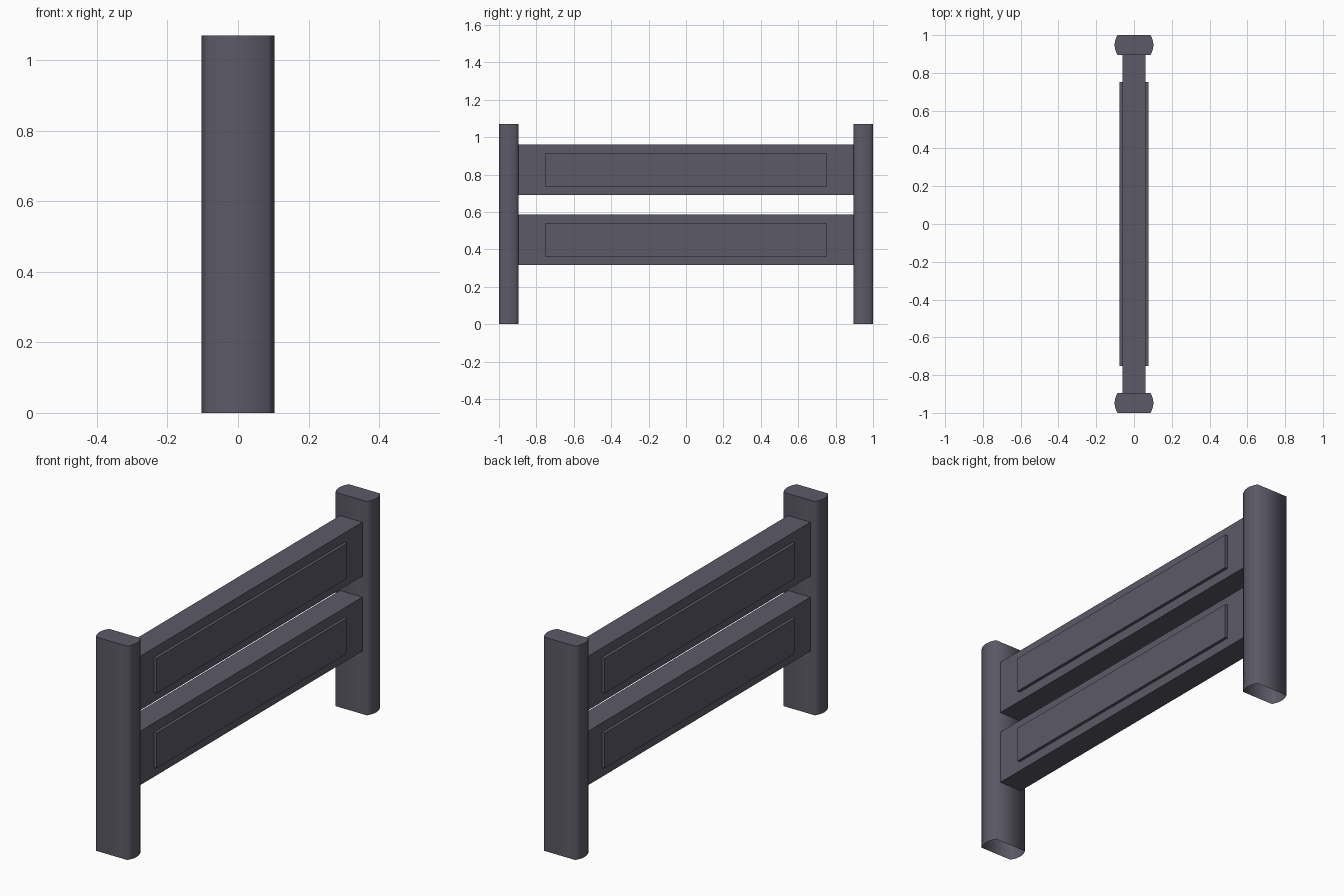
import bpy, bmesh, math

if "Cube" in bpy.data.objects:
    bpy.data.objects.remove(bpy.data.objects["Cube"])

mat = bpy.data.materials.new("dark slate grey")
mat.diffuse_color = (0.107, 0.101, 0.135, 1)
mat.use_nodes = True
mat.node_tree.nodes["Principled BSDF"].inputs["Base Color"].default_value = mat.diffuse_color


def finish(name, bm):
    me = bpy.data.meshes.new(name)
    bm.to_mesh(me)
    bm.free()
    me.materials.append(mat)
    ob = bpy.data.objects.new(name, me)
    bpy.context.collection.objects.link(ob)
    return ob


def box(name, hx, hy, z0, z1, x0=None):
    """Box centred on y; spans -hx..hx, or x0..hx when x0 is given."""
    x0 = -hx if x0 is None else x0
    bm = bmesh.new()
    bmesh.ops.create_cube(bm, size=1)
    for v in bm.verts:
        v.co.x = x0 + (v.co.x + 0.5) * (hx - x0)
        v.co.y *= 2 * hy
        v.co.z = z0 + (v.co.z + 0.5) * (z1 - z0)
    return finish(name, bm)


def post(name, yc):
    """Upright with flat ends in y and bulging sides in x; open at the bottom."""
    half, flat, bulge, height, n = 0.0525, 0.087, 0.016, 1.07, 6
    side = []
    for i in range(n + 1):
        t = -1 + 2 * i / n
        side.append((flat + bulge * (1 - t * t), half * t))
    outline = side + [(-x, -y) for x, y in side]
    bm = bmesh.new()
    low = [bm.verts.new((x, yc + y, 0)) for x, y in outline]
    top = [bm.verts.new((x, yc + y, height)) for x, y in outline]
    count = len(outline)
    for i in range(count):
        j = (i + 1) % count
        bm.faces.new((low[i], low[j], top[j], top[i])).smooth = True
    cap = bm.faces.new(top)
    for e in cap.edges:
        e.smooth = False
    return finish(name, bm)


# end posts
post("front_post", -0.9475)
post("back_post", 0.9475)

# two rails, each with a raised panel on both faces
for label, z0 in (("lower", 0.315), ("upper", 0.69)):
    box(label + "_rail", 0.062, 0.897, z0, z0 + 0.27)
    box(label + "_right_panel", 0.077, 0.753, z0 + 0.047, z0 + 0.223, 0.06)
    box(label + "_left_panel", -0.06, 0.753, z0 + 0.047, z0 + 0.223, -0.077)
